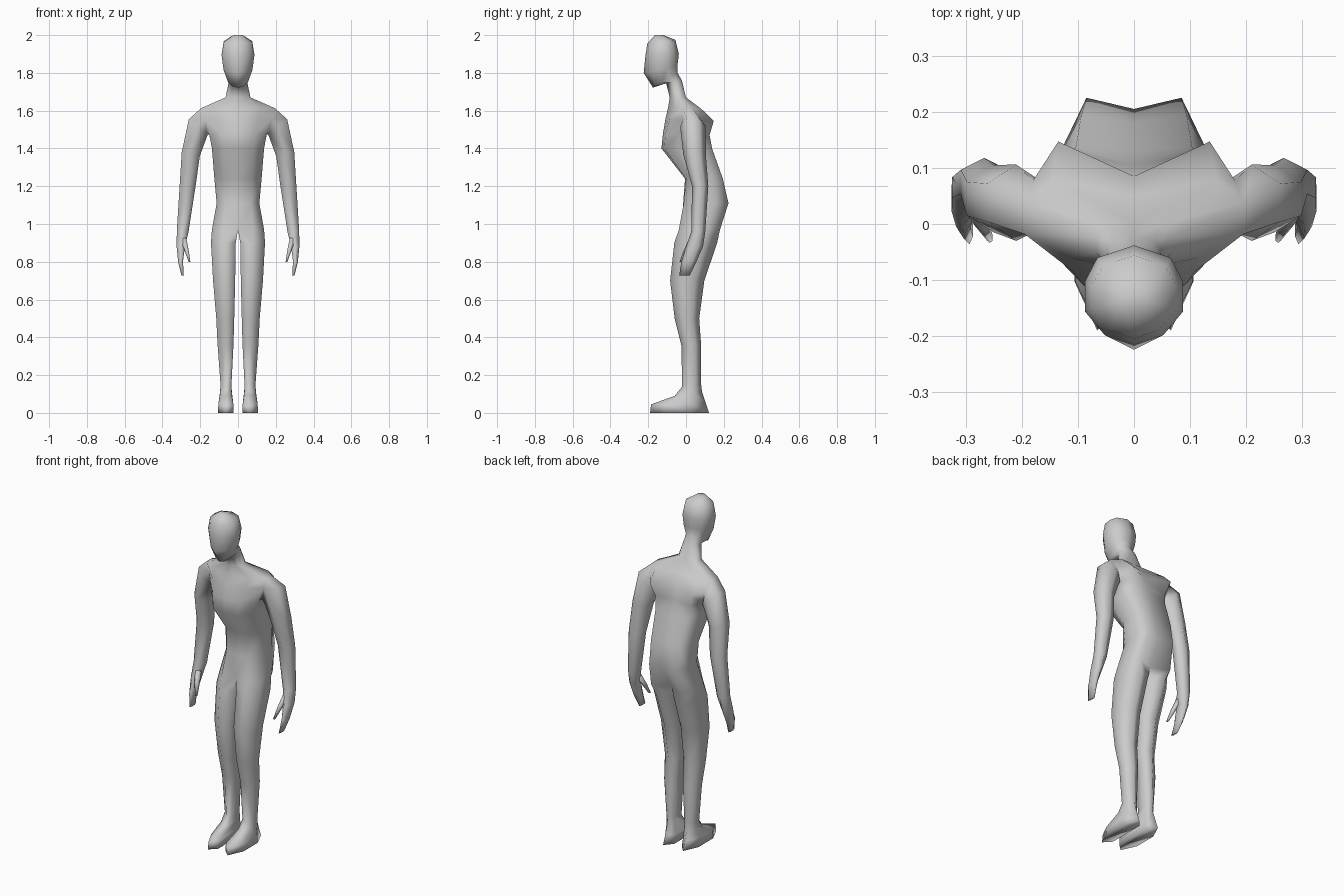
import bpy, bmesh, math
from mathutils import Vector

if "Cube" in bpy.data.objects:
    bpy.data.objects.remove(bpy.data.objects["Cube"])

bm = bmesh.new()


def lerp(a, b, t):
    return a + (b - a) * t


def ring(points):
    return [bm.verts.new(p) for p in points]


def bridge(a, b, closed=True, skip=()):
    n = len(a)
    for i in range(n if closed else n - 1):
        if i not in skip:
            j = (i + 1) % n
            bm.faces.new((a[i], a[j], b[j], b[i]))


def torso_ring(zf, zb, w, fm, fc, bc, bm_y):
    # half ring: front middle, front corner, two side points, back corner, back middle
    xs = (0, .6 * w, w, w, .75 * w, 0)
    ys = (fm, fc, lerp(fc, bc, .3), lerp(fc, bc, .7), bc, bm_y)
    return ring([(x, y, lerp(zf, zb, t)) for x, y, t in zip(xs, ys, (0, .1, .35, .65, .9, 1))])


def leg_ring(zf, zb, xi, xo, yf, yb):
    xm = lerp(xi, xo, .5)
    xs = (xi, xm, xo, xo, xm, xi)
    ts = (.12, 0, .28, .72, 1, .85)
    return ring([(x, lerp(yf, yb, t), lerp(zf, zb, t)) for x, t in zip(xs, ts)])


def arm_ring(x, y, z, rx, ry, tilt):
    c, s = math.cos(math.radians(tilt)), math.sin(math.radians(tilt))
    hexagon = ((-1, -.5), (0, -1), (1, -.5), (1, .5), (0, 1), (-1, .5))
    return ring([(x + u * rx * c, y + v * ry, z + u * rx * s) for u, v in hexagon])


# Hips, chest, neck and head: z front, z back, half width, then y of
# front middle, front corner, back corner, back middle
torso = [torso_ring(*r) for r in (
    (.97, .97, .138, -.02, -.038, .18, .135),
    (1.11, 1.11, .113, -.015, -.012, .225, .205),
    (1.24, 1.24, .125, -.005, .0, .195, .18),
    (1.40, 1.40, .138, -.13, -.115, .138, .13),
    (1.48, 1.47, .152, -.122, -.108, .125, .105),
    (1.56, 1.545, .18, -.108, -.085, .147, .085),
    (1.615, 1.61, .195, -.095, -.06, .08, .05),
    (1.67, 1.67, .066, -.086, -.075, .0, .0),
    (1.745, 1.76, .048, -.105, -.095, -.03, -.022),
    (1.722, 1.80, .052, -.175, -.163, -.055, -.045),
    (1.80, 1.84, .076, -.224, -.19, -.06, -.045),
    (1.89, 1.90, .087, -.215, -.198, -.06, -.038),
    (1.955, 1.975, .075, -.205, -.188, -.075, -.056),
    (2.0, 2.0, .025, -.165, -.16, -.125, -.12))]
for i in range(len(torso) - 1):
    # the side faces of the shoulder are left open for the arm
    bridge(torso[i], torso[i + 1], closed=False, skip=(2,) if i in (4, 5) else ())
bm.faces.new(torso[-1])

# Leg and foot: z front, z back, inner x, outer x, front y, back y
prev = torso[0]
for r in ((.9, .9, .012, .143, -.062, .165),
          (.7, .7, .015, .132, -.084, .097),
          (.5, .5, .02, .115, -.06, .07),
          (.36, .36, .024, .108, -.025, .08),
          (.14, .15, .035, .092, -.02, .08),
          (.09, .11, .032, .096, -.06, .085),
          (.045, .05, .025, .104, -.185, .105),
          (0, 0, .025, .106, -.19, .122)):
    cur = leg_ring(*r)
    bridge(prev, cur)
    prev = cur
bm.faces.new(prev)

# Arm and hand, starting from the shoulder opening
a, b, c = torso[4:7]
prev = [a[2], b[2], c[2], c[3], b[3], a[3]]
for r in ((.21, .038, 1.515, .064, .068, 38),
          (.25, .045, 1.37, .049, .06, 12),
          (.267, .075, 1.2, .042, .043, 4),
          (.293, .065, .96, .031, .037, 4),
          (.303, .045, .88, .022, .045, 0),
          (.304, .015, .80, .013, .04, -8),
          (.293, -.008, .727, .006, .028, 0)):
    cur = arm_ring(*r)
    bridge(prev, cur)
    prev = cur
bm.faces.new(prev)

# Thumb
prev = None
for r in ((.29, .04, .925, .016, .022, 0),
          (.272, .005, .86, .011, .018, 0),
          (.257, -.025, .80, .005, .009, 0)):
    cur = arm_ring(*r)
    if prev:
        bridge(prev, cur)
    else:
        bm.faces.new(cur)
    prev = cur
bm.faces.new(prev)

# Mirror to the other side
bmesh.ops.mirror(bm, geom=bm.verts[:] + bm.edges[:] + bm.faces[:],
                 axis='X', merge_dist=.0005)
bmesh.ops.remove_doubles(bm, verts=bm.verts[:], dist=.0005)
bmesh.ops.recalc_face_normals(bm, faces=bm.faces[:])
for f in bm.faces:
    f.smooth = True

mesh = bpy.data.meshes.new("body")
bm.to_mesh(mesh)
bm.free()
body = bpy.data.objects.new("body", mesh)
bpy.context.collection.objects.link(body)

grey = bpy.data.materials.new("light grey")
grey.diffuse_color = (.6, .6, .6, 1)
grey.use_nodes = True
grey.node_tree.nodes["Principled BSDF"].inputs["Base Color"].default_value = grey.diffuse_color
mesh.materials.append(grey)
